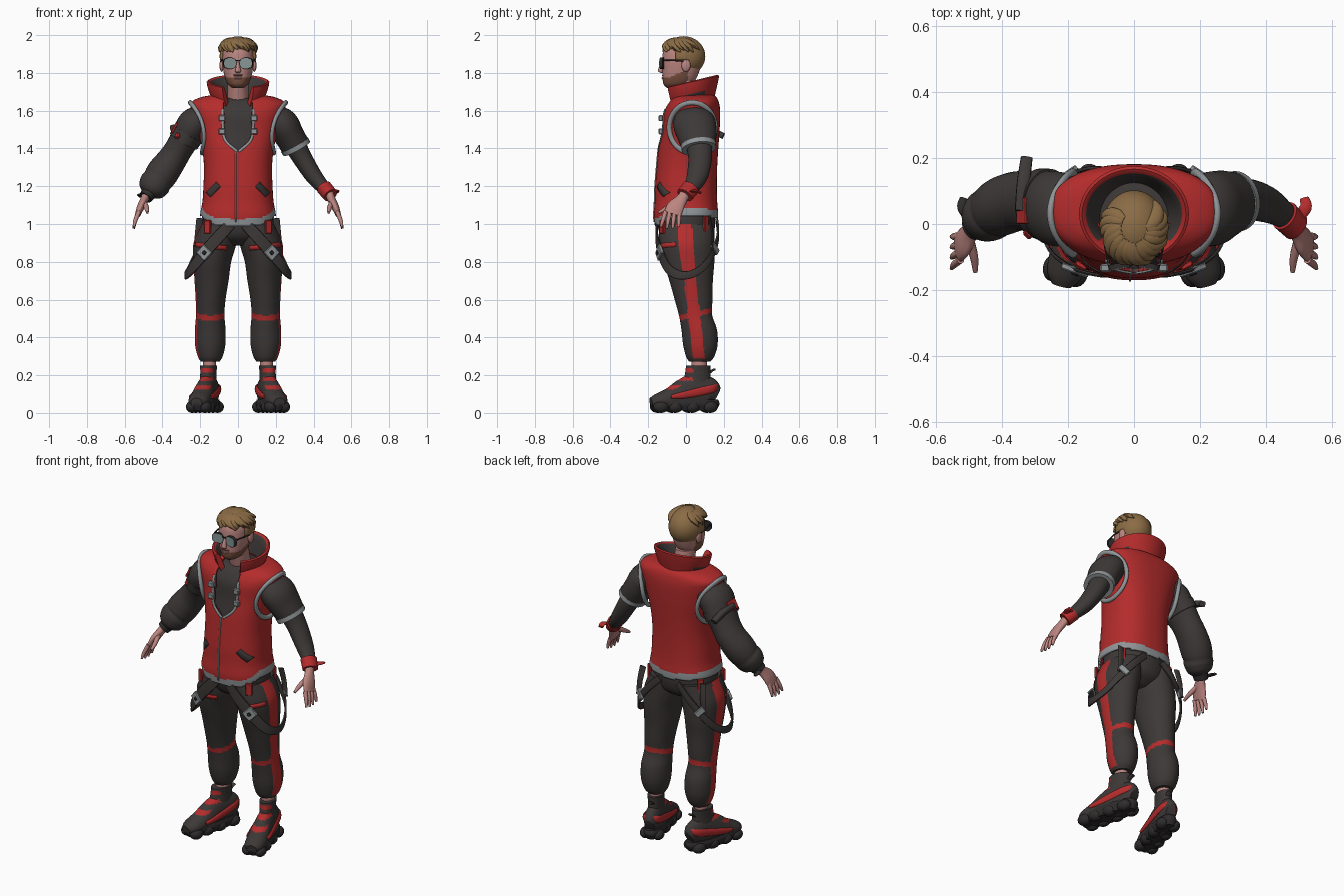
import bpy, bmesh, math, random
from mathutils import Vector
from mathutils.bvhtree import BVHTree

if "Cube" in bpy.data.objects:
    bpy.data.objects.remove(bpy.data.objects["Cube"])
random.seed(4)


def material(name, r, g, b):
    m = bpy.data.materials.new(name)
    m.use_nodes = True
    m.diffuse_color = (r, g, b, 1)
    m.node_tree.nodes["Principled BSDF"].inputs["Base Color"].default_value = (r, g, b, 1)
    return m


RED = material("red_cloth", .46, .025, .025)
DARK = material("charcoal_cloth", .046, .04, .038)
BLACK = material("black_rubber", .028, .025, .025)
GREY = material("grey_trim", .28, .3, .31)
SKIN = material("skin", .5, .235, .215)
HAIR = material("blond_hair", .26, .15, .06)
BEARD = material("brown_beard", .2, .085, .05)
LENS = material("mirror_lens", .24, .3, .3)


def finish(name, bm, mats, rule=None, angle=.8):
    """Turn a bmesh into a smooth object; rule(center) picks the material slot."""
    bmesh.ops.recalc_face_normals(bm, faces=bm.faces)
    if rule:
        for f in bm.faces:
            f.material_index = int(rule(f.calc_center_median()))
    me = bpy.data.meshes.new(name)
    bm.to_mesh(me)
    bm.free()
    for m in mats:
        me.materials.append(m)
    me.shade_smooth()
    me.set_sharp_from_angle(angle=angle)
    ob = bpy.data.objects.new(name, me)
    bpy.context.scene.collection.objects.link(ob)
    return ob


def smooth(pts, steps, closed=False):
    m, out = len(pts), []
    get = lambda i: pts[i % m] if closed else pts[max(0, min(m - 1, i))]
    for i in range(m if closed else m - 1):
        for k in range(steps):
            t = k / steps
            out.append([.5 * (2 * q + (r - p) * t + (2 * p - 5 * q + 4 * r - s) * t * t
                              + (3 * q - p - 3 * r + s) * t ** 3)
                        for p, q, r, s in zip(get(i - 1), get(i), get(i + 1), get(i + 2))])
    return out if closed else out + [list(pts[-1])]


def tube(name, pts, mats, rule=None, n=24, steps=5, ref=(0, 1, 0), flat=False,
         closed=False, power=2, caps=True):
    """Loft ellipses (x, y, z, half width, half depth) along a smooth path."""
    mats = mats if isinstance(mats, list) else [mats]
    path, bm, rings = smooth(pts, steps, closed), bmesh.new(), []
    for i, p in enumerate(path):
        j, k = (i - 1, (i + 1) % len(path)) if closed else (max(i - 1, 0), min(i + 1, len(path) - 1))
        t = Vector((0, 0, 1)) if flat else (Vector(path[k][:3]) - Vector(path[j][:3])).normalized()
        v = Vector(ref)
        v = (v - t * v.dot(t)).normalized()
        u, ring = v.cross(t), []
        for a in range(n):
            c, s = math.cos(a * math.tau / n), math.sin(a * math.tau / n)
            c, s = (math.copysign(abs(w) ** (2 / power), w) for w in (c, s))
            ring.append(bm.verts.new(Vector(p[:3]) + u * c * p[3] + v * s * p[4]))
        rings.append(ring)
    pairs = list(zip(rings, rings[1:])) + ([(rings[-1], rings[0])] if closed else [])
    for a, b in pairs:
        for i in range(n):
            bm.faces.new((a[i], a[(i + 1) % n], b[(i + 1) % n], b[i]))
    if caps and not closed:
        bm.faces.new(rings[0])
        bm.faces.new(rings[-1])
    return finish(name, bm, mats, rule)


def flip(s, pts):
    return [(s * p[0], *p[1:]) for p in pts]


def ball(name, loc, radii, mat):
    bm = bmesh.new()
    bmesh.ops.create_uvsphere(bm, u_segments=20, v_segments=12, radius=1)
    ob = finish(name, bm, [mat])
    ob.location, ob.scale = loc, radii
    return ob


def box(name, loc, size, mat, rot=(0, 0, 0)):
    bm = bmesh.new()
    bmesh.ops.create_cube(bm, size=1)
    bmesh.ops.scale(bm, vec=size, verts=bm.verts)
    bmesh.ops.bevel(bm, geom=bm.edges[:], offset=min(size) * .2, segments=1, affect='EDGES')
    ob = finish(name, bm, [mat], angle=.4)
    ob.location, ob.rotation_euler = loc, rot


def surface(ob):
    bm = bmesh.new()
    bm.from_mesh(ob.data)
    return BVHTree.FromBMesh(bm)


def cut(ob, rule):
    bm = bmesh.new()
    bm.from_mesh(ob.data)
    doomed = [f for f in bm.faces if rule(f.calc_center_median())]
    bmesh.ops.delete(bm, geom=doomed, context='FACES')
    bm.to_mesh(ob.data)
    bm.free()


def thicken(ob, t):
    mod = ob.modifiers.new("thickness", 'SOLIDIFY')
    mod.thickness, mod.offset = t, -1


def ribbon(name, host, pts, width, mat):
    """Thin strip laid on the front of a surface along (x, z) points."""
    bm, rows, path = bmesh.new(), [], smooth(pts, 8)
    for i, p in enumerate(path):
        a, b = path[max(i - 1, 0)], path[min(i + 1, len(path) - 1)]
        d = Vector((b[0] - a[0], 0, b[1] - a[1])).normalized()
        side, row = Vector((-d.z, 0, d.x)) * width / 2, []
        for k in (-1, 0, 1):
            hit = host.ray_cast(Vector((p[0], -1, p[1])) + side * k, Vector((0, 1, 0)))[0]
            if hit:
                row.append(bm.verts.new(hit + Vector((0, -.005, 0))))
        if len(row) == 3:
            rows.append(row)
    for a, b in zip(rows, rows[1:]):
        for i in (0, 1):
            bm.faces.new((a[i], a[i + 1], b[i + 1], b[i]))
    thicken(finish(name, bm, [mat]), .006)


# Vest with open neckline and raised side hem, and the shirt beneath it
torso = [(0, 0, .99, .193, .165), (0, 0, 1.05, .2, .17), (0, 0, 1.12, .188, .165),
         (0, 0, 1.2, .183, .163), (0, .005, 1.3, .18, .16), (0, .013, 1.4, .19, .158),
         (0, .025, 1.5, .215, .153), (0, .031, 1.59, .242, .15), (0, .04, 1.64, .25, .135),
         (0, .047, 1.67, .2, .115), (0, .05, 1.685, .12, .09)]
hem = lambda c: 1.035 - .04 * max(0, min(1, (-c.y - .06) / .08)) + .018 * min(1, abs(c.x) / .2)
vest = tube("vest", torso, [RED, GREY], lambda c: c.z < hem(c) + .03, n=128, steps=8, flat=True,
            power=2.4, caps=False)
front = surface(vest)
cut(vest, lambda c: c.z < hem(c) - .01 or (
    c.y < 0 and c.z > 1.385 and abs(c.x) < .075 * min(1, (c.z - 1.385) / .06)))
thicken(vest, .012)
tube("shirt", [(x, y, z - .018, a - .02, b - .02) for x, y, z, a, b in torso[2:]], DARK,
     n=64, flat=True, power=2.4)

# Vest trim, zip and pockets
ribbon("zip", front, [(-.012, 1.385), (-.012, 1.01)], .006, GREY)
for s in (1, -1):
    ribbon("neckline_trim", front, [(s * .004, 1.385), (s * .068, 1.445), (s * .081, 1.53), (s * .081, 1.61)], .014, GREY)
    ribbon("slant_pocket", front, [(s * .105, 1.21), (s * .158, 1.155)], .034, DARK)
    for z in (1.49, 1.56):
        box("vest_clip", (s * .085, -.133, z), (.036, .024, .032), GREY)
    box("hem_tab", (s * .16, -.125, .985), (.038, .016, .07), RED, (0, 0, s * .5))
    box("rear_hem_tab", (s * .172, .105, 1.0), (.034, .014, .085), RED, (0, 0, s * -.7))
    loop = []
    for i in range(16):
        c, d = math.cos(i * math.tau / 16), math.sin(i * math.tau / 16)
        loop.append((s * (.222 + .031 * d) * (1 - .17 * c * c), .033 + .122 * c, 1.51 + .133 * d, .014, .011))
    tube("armhole_trim", loop, GREY, n=10, steps=3, ref=(1, 0, 0), closed=True)

# Standing flared collar, open at the front
bm, rows = bmesh.new(), []
profile = [(.125, .118, 1.64, .02), (.15, .132, 1.69, .03), (.164, .143, 1.735, .035), (.166, .145, 1.752, .033),
           (.157, .136, 1.757, .033), (.145, .123, 1.75, .033), (.128, .11, 1.72, .03), (.095, .095, 1.65, .02)]
for i in range(49):
    a = -2.62 + 5.24 * i / 48
    rows.append([bm.verts.new((rx * math.sin(a), .03 + ry * math.cos(a), z + k * math.cos(a)))
                 for rx, ry, z, k in profile])
for a, b in zip(rows, rows[1:]):
    for i in range(len(profile) - 1):
        bm.faces.new((a[i], a[i + 1], b[i + 1], b[i]))
bm.faces.new(rows[0])
bm.faces.new(rows[-1])
finish("collar", bm, [RED, DARK],
       lambda c: c.y > -.05 and c.z > 1.66 and math.hypot(c.x / .14, (c.y - .03) / .12) < 1.0)

# Trousers
tube("trouser_seat", [(0, .005, .885, .08, .07), (0, .005, .93, .17, .13), (0, .003, 1.0, .188, .152),
                      (0, 0, 1.07, .18, .15)], DARK, n=48, flat=True)
leg_rings = [(.1, .003, 1.0, .09, .147), (.122, .005, .9, .113, .146), (.136, .015, .8, .1, .135),
             (.14, .027, .7, .09, .115), (.145, .04, .6, .079, .1), (.147, .05, .52, .075, .088),
             (.147, .07, .44, .081, .094), (.147, .076, .36, .08, .091), (.147, .075, .3, .066, .075),
             (.147, .072, .272, .05, .056)]


def leg_rule(c):
    stripe = abs(c.x) > .16 and abs(c.y - .1 + .11 * c.z) < .032 + .02 * max(0, c.z - .6) and c.z > .29
    return stripe or abs(c.z - .517 - .25 * (c.y - .03)) < .015


for s in (1, -1):
    leg = tube("trouser_leg", flip(s, leg_rings), [DARK, RED], leg_rule, n=80, steps=10, flat=True)
    thigh = surface(leg)
    ribbon("thigh_pocket_edge", thigh, [(s * .06, .872), (s * .14, .88), (s * .228, .892)], .024, RED)
    tube("ankle", flip(s, [(.15, .07, .3, .036, .042), (.152, .07, .2, .034, .04)]), SKIN, flat=True)

    # Hanging straps with buckles
    tube("hanging_strap", flip(s, [(.04, -.152, 1.0, .006, .03), (.1, -.155, .935, .006, .032),
         (.18, -.135, .845, .006, .032), (.25, -.085, .755, .006, .027), (.277, -.01, .728, .006, .022),
         (.262, .07, .755, .006, .02), (.22, .135, .83, .006, .02), (.14, .168, .93, .006, .02),
         (.06, .165, 1.01, .006, .02)]), DARK, n=12, steps=6, ref=(0, 0, 1), power=4)
    box("front_buckle", (s * .178, -.14, .848), (.062, .02, .066), GREY, (0, s * .8, s * .35))
    box("buckle_centre", (s * .178, -.148, .848), (.02, .016, .02), BLACK, (0, s * .8, s * .35))
    box("rear_buckle", (s * .2, .153, .87), (.036, .018, .065), GREY, (0, s * .8, s * -.6))
    tube("rear_hanger", flip(s, [(.2, .125, 1.03, .02, .006), (.21, .14, .95, .018, .006), (.22, .14, .86, .016, .006)]),
         DARK, n=12)

    # Shoes, built around their own centre and turned outward
    lace = lambda c: -.11 < c.y < .035 and abs(c.x) < .043 and c.z > .09 and (c.z + .01) % .045 < .021
    shoe = [tube("shoe_sole", [(0, 0, .012, .05, .17), (0, 0, .045, .062, .187), (0, 0, .07, .056, .18)],
                 BLACK, n=40, flat=True, power=2.5),
            tube("shoe_upper", [(0, -.185, .055, .03, .025), (0, -.15, .062, .053, .04), (0, -.08, .075, .059, .06),
                 (0, -.01, .095, .055, .085), (0, .06, .11, .05, .1), (0, .13, .11, .045, .08),
                 (0, .17, .09, .03, .045)], [DARK, RED], lace, n=64, steps=12, ref=(0, 0, 1)),
            tube("shoe_shaft", [(0, .06, .1, .044, .085), (0, .07, .2, .041, .07), (0, .073, .25, .043, .066)],
                 [DARK, RED], lace, n=48, steps=16, flat=True),
            tube("shoe_side_band", [(-.058, -.09, .085, .008, .01), (-.059, -.02, .095, .008, .018),
                 (-.053, .08, .115, .008, .022), (-.04, .15, .13, .008, .02), (0, .176, .14, .008, .018),
                 (.04, .15, .13, .008, .02), (.053, .08, .115, .008, .022), (.059, -.02, .095, .008, .018),
                 (.058, -.09, .085, .008, .01)], RED, n=12, ref=(0, 0, 1)),
            tube("heel_tab", [(0, .12, .2, .016, .006), (0, .15, .225, .016, .006), (0, .165, .23, .014, .006)],
                 DARK, n=10, ref=(0, 0, 1))]
    shoe += [ball("sole_lug", (k * .036, y, .032), (.033, .042, .032), BLACK)
             for k in (1, -1) for y in (-.135, -.06, .03, .125)]
    for ob in shoe:
        x, y, z = ob.location
        ob.location = (s * .174 + x * math.cos(.25) - s * y * math.sin(.25), s * x * math.sin(.25) + y - .006, z)
        ob.rotation_euler.z = s * .25

    # Hands
    tube("palm", flip(s, [(.478, .005, 1.175, .024, .03), (.493, -.02, 1.135, .022, .03),
                          (.515, -.055, 1.09, .02, .046), (.53, -.072, 1.05, .015, .045)]), SKIN, n=20)
    for i in range(4):
        y = -.108 + .024 * i
        tip = .972 + .008 * abs(i - 1.5)
        tube("finger", flip(s, [(.525, y, 1.065, .012, .012), (.543, y - .014 + .004 * i, 1.02, .011, .011),
                                (.552, y - .026 + .008 * i, tip, .006, .006)]), SKIN, n=10)
    tube("thumb", flip(s, [(.497, -.05, 1.115, .014, .014), (.484, -.1, 1.085, .013, .013),
                           (.48, -.145, 1.06, .007, .007)]), SKIN, n=10)

# Left arm: short sleeve over a slim forearm, with a red wrist band
tube("left_sleeve", [(.18, .04, 1.565, .07, .1), (.232, .045, 1.53, .086, .113), (.27, .058, 1.47, .08, .105),
                     (.308, .068, 1.405, .076, .088)], DARK, n=32)
tube("left_sleeve_trim", [(.299, .066, 1.42, .081, .093), (.311, .069, 1.398, .08, .092)], GREY, n=32)
tube("left_forearm", [(.29, .065, 1.44, .06, .07), (.34, .075, 1.35, .052, .063), (.4, .06, 1.255, .045, .056),
                      (.45, .03, 1.195, .036, .042), (.487, -.003, 1.155, .028, .034)], DARK, n=28)
tube("left_wrist_band", [(.456, .025, 1.192, .042, .048), (.49, -.007, 1.152, .04, .046)], RED, n=28)
tube("left_band_tail", [(.495, .02, 1.17, .018, .007), (.52, .05, 1.175, .018, .007), (.515, .078, 1.165, .014, .007)],
     RED, n=10, ref=(0, 0, 1))

# Right arm: long puffed sleeve with an arm band and a dark cuff
tube("right_sleeve", [(-.18, .04, 1.565, .07, .1), (-.232, .045, 1.53, .086, .113), (-.27, .058, 1.47, .08, .105),
     (-.312, .068, 1.4, .074, .092), (-.35, .07, 1.34, .078, .09), (-.39, .058, 1.285, .085, .09),
     (-.415, .045, 1.248, .084, .086), (-.427, .037, 1.23, .08, .081), (-.442, .025, 1.208, .083, .08),
     (-.462, .01, 1.175, .068, .066), (-.474, .003, 1.155, .036, .038)], DARK, n=36)
tube("right_cuff", [(-.468, .005, 1.168, .042, .046), (-.49, -.012, 1.14, .036, .04)], BLACK, n=28)
tube("right_cuff_tail", [(-.5, .02, 1.15, .015, .006), (-.52, .05, 1.155, .015, .006), (-.515, .078, 1.145, .012, .006)],
     BLACK, n=10, ref=(0, 0, 1))
tube("right_arm_band", [(-.262, .057, 1.482, .086, .111), (-.288, .063, 1.438, .083, .106)], DARK, n=32)
box("right_arm_patch", (-.336, .04, 1.51), (.014, .08, .06), RED, (0, .5, 0))
box("right_arm_patch_low", (-.31, -.02, 1.46), (.05, .03, .03), RED, (0, .5, .8))
tube("right_arm_strap", [(-.34, .04, 1.51, .02, .016), (-.335, .12, 1.5, .02, .016), (-.325, .198, 1.465, .018, .016)],
     DARK, n=12, ref=(0, 0, 1), power=4)

# Head, neck and beard
tube("neck", [(0, .035, 1.62, .06, .065), (0, .015, 1.69, .056, .063), (0, 0, 1.76, .056, .065)], SKIN, flat=True)
beard = lambda c: c.y < .01 and c.z < 1.775 + .45 * max(0, c.y + .09)
tube("head", [(0, -.06, 1.72, .028, .04), (0, -.046, 1.738, .052, .072), (0, -.035, 1.77, .068, .089),
              (0, -.026, 1.82, .079, .1), (0, -.02, 1.87, .084, .106), (0, -.015, 1.92, .08, .103),
              (0, -.01, 1.965, .055, .075)], [SKIN, BEARD], beard, n=64, steps=7, flat=True, power=2.2)
tube("nose", [(0, -.122, 1.855, .008, .008), (0, -.133, 1.825, .012, .013), (0, -.135, 1.808, .016, .013),
              (0, -.125, 1.8, .01, .008)], SKIN, n=14, flat=True)
box("moustache", (0, -.122, 1.787), (.05, .009, .007), BEARD)
box("lips", (0, -.124, 1.773), (.038, .009, .01), SKIN)

# Sunglasses and ears
for s in (1, -1):
    ball("ear", (s * .086, 0, 1.84), (.012, .024, .034), SKIN)
    for name, y, grow, mat in (("glasses_rim", -.13, .003, BLACK), ("glasses_lens", -.132, 0, LENS)):
        tube(name, flip(s, [(.045, y + .012, 1.851, .032 + grow, .027 + grow), (.042, y - .004, 1.851, .032 + grow, .027 + grow)]),
             mat, n=28, ref=(0, 0, 1), power=2.8)
    tube("glasses_arm", flip(s, [(.076, -.118, 1.866, .004, .004), (.089, -.06, 1.866, .003, .004),
                                 (.09, 0, 1.86, .003, .004)]), BLACK, n=8, ref=(0, 0, 1))
box("glasses_bridge", (0, -.132, 1.866), (.026, .006, .005), BLACK)

# Tousled hair: a cap with clumps that wind down from the crown
bm = bmesh.new()
bmesh.ops.create_uvsphere(bm, u_segments=48, v_segments=32, radius=1)
bmesh.ops.scale(bm, vec=(.097, .114, .106), verts=bm.verts)
bmesh.ops.translate(bm, vec=(0, -.012, 1.888), verts=bm.verts)
cap = finish("hair_cap", bm, [HAIR])
cut(cap, lambda c: c.z < (1.925 if c.y < -.06 else 1.865 if c.y < .02 else 1.775))
thicken(cap, .012)
for i in range(17):
    turn, twist = -2.0 + .25 * i, random.uniform(.3, .9)
    low, points = random.uniform(.22, .4), []
    for k, width in enumerate((.012, .022, .025, .02, .005)):
        lat = 1.2 + (low - 1.2) * k / 4
        az = turn + twist * (k / 4 - .5)
        points.append((.1 * math.cos(lat) * math.sin(az), -.012 - .117 * math.cos(lat) * math.cos(az),
                       1.886 + .102 * math.sin(lat), width, width * .6))
    tube("hair_clump", points, HAIR, n=12, ref=(0, 0, 1))
